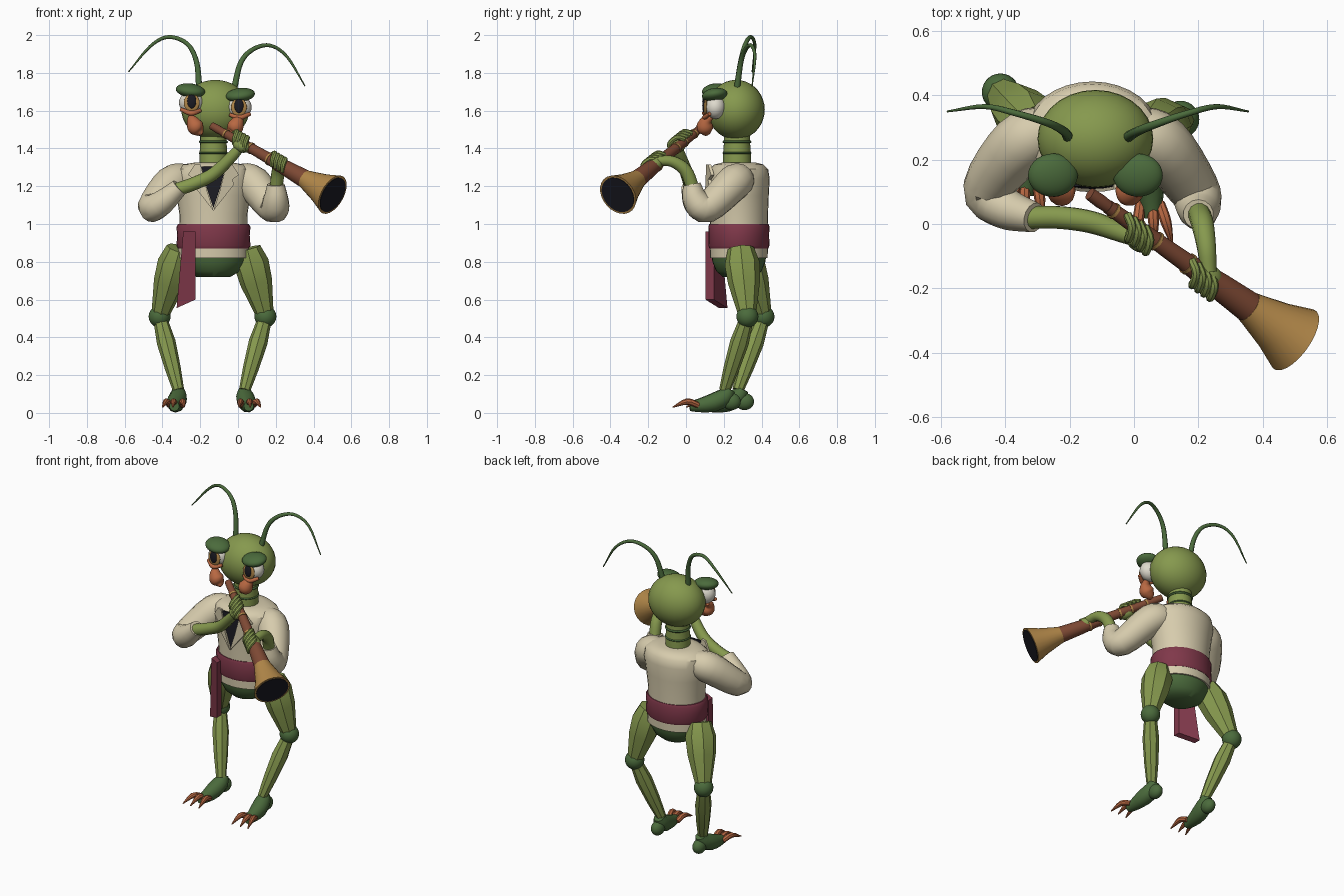
import bpy, bmesh, math
from mathutils import Vector, Matrix, Euler

if "Cube" in bpy.data.objects:
    bpy.data.objects.remove(bpy.data.objects["Cube"])


def material(name, rgb):
    lin = [((c / 255 + 0.055) / 1.055) ** 2.4 for c in rgb] + [1.0]
    m = bpy.data.materials.new(name)
    m.use_nodes = True
    m.diffuse_color = lin
    m.node_tree.nodes["Principled BSDF"].inputs["Base Color"].default_value = lin
    return m


GREEN = material("leaf green", (134, 153, 78))
DARK = material("dark green", (75, 107, 60))
CREAM = material("cream cloth", (215, 204, 173))
WHITE = material("eye white", (222, 218, 205))
MAROON = material("maroon sash", (128, 56, 74))
BROWN = material("brown wood", (126, 73, 52))
GOLD = material("gold brass", (180, 137, 74))
ORANGE = material("orange shell", (184, 104, 66))
BLACK = material("black", (27, 27, 35))
CX, CY = -0.13, 0.28


def finish(name, bm, mat, angle=40):
    bmesh.ops.recalc_face_normals(bm, faces=bm.faces)
    me = bpy.data.meshes.new(name)
    bm.to_mesh(me)
    bm.free()
    me.materials.append(mat)
    ob = bpy.data.objects.new(name, me)
    bpy.context.collection.objects.link(ob)
    bpy.ops.object.select_all(action='DESELECT')
    ob.select_set(True)
    bpy.context.view_layer.objects.active = ob
    bpy.ops.object.shade_smooth_by_angle(angle=math.radians(angle))
    return ob


def bridge(bm, rings):
    n = len(rings[0])
    for a, b in zip(rings, rings[1:]):
        for i in range(n):
            j = (i + 1) % n
            bm.faces.new((a[i], a[j], b[j], b[i]))
    bm.faces.new(rings[0])
    bm.faces.new(rings[-1])


def loft(name, rows, mat, cx=CX, cy=CY, n=32):
    """Stack of horizontal ellipses given as (z, rx, ry)."""
    bm = bmesh.new()
    turn = [2 * math.pi * i / n for i in range(n)]
    bridge(bm, [[bm.verts.new((cx + rx * math.cos(a), cy + ry * math.sin(a), z))
                 for a in turn] for z, rx, ry in rows])
    return finish(name, bm, mat)


def tube(name, pts, mat, n=16, steps=5, angle=40):
    """Round tube through (x, y, z, radius) points, splined when steps > 1."""
    p = [Vector(q) for q in pts]
    p = [2 * p[0] - p[1]] + p + [2 * p[-1] - p[-2]]
    path = []
    for a, b, c, d in zip(p, p[1:], p[2:], p[3:]):
        for k in range(steps):
            t = k / steps
            path.append(0.5 * (2 * b + (c - a) * t + (2 * a - 5 * b + 4 * c - d) * t * t
                               + (3 * b - a - 3 * c + d) * t ** 3))
    path.append(p[-2])
    bm = bmesh.new()
    rings, old, side = [], None, None
    for i, q in enumerate(path):
        tan = (path[min(i + 1, len(path) - 1)] - path[max(i - 1, 0)]).to_3d().normalized()
        side = tan.orthogonal().normalized() if old is None else old.rotation_difference(tan) @ side
        old, up = tan, tan.cross(side)
        turn = [2 * math.pi * k / n for k in range(n)]
        rings.append([bm.verts.new(q.to_3d() + max(q.w, 0.002) * (side * math.cos(a) + up * math.sin(a)))
                      for a in turn])
    bridge(bm, rings)
    return finish(name, bm, mat, angle)


def ball(name, loc, size, mat, rot=(0, 0, 0)):
    bm = bmesh.new()
    bmesh.ops.create_uvsphere(bm, u_segments=28, v_segments=18, radius=1)
    bm.transform(Matrix.LocRotScale(Vector(loc), Euler(rot), Vector(size)))
    return finish(name, bm, mat, 60)


def chest_y(dx):
    return CY - 0.163 * math.sqrt(1 - (dx / 0.22) ** 2)


def plate(name, outline, mat, front, thick):
    """Outline of (dx, z) hugging the chest, pushed forward by front."""
    bm = bmesh.new()
    ring = [[bm.verts.new((CX + x, chest_y(x) - front + back, z)) for x, z in outline]
            for back in (0, thick)]
    bridge(bm, ring)
    return finish(name, bm, mat, 20)


# Body and clothing
loft("abdomen", [(0.72, .09, .085), (0.75, .14, .12), (0.80, .17, .14), (0.87, .18, .15)], DARK)
loft("jacket_hem", [(0.82, .187, .152), (0.90, .187, .155)], CREAM)
loft("sash", [(0.87, .187, .155), (0.885, .196, .162), (0.94, .192, .16),
              (0.985, .196, .162), (1.0, .187, .157)], MAROON)
loft("jacket", [(0.95, .178, .152), (1.05, .18, .154), (1.15, .195, .158), (1.24, .21, .163),
                (1.29, .2, .155), (1.315, .165, .13), (1.325, .1, .09)], CREAM)
plate("shirt_front", [(0, 1.085), (.035, 1.19), (.065, 1.305), (-.065, 1.305), (-.035, 1.19)],
      BLACK, 0.008, 0.009)
for s, side in ((1, "left"), (-1, "right")):
    plate(side + "_lapel", [(s * x, z) for x, z in ((0, 1.07), (.035, 1.18), (.068, 1.315), (.1, 1.315),
          (.135, 1.26), (.1, 1.235), (.11, 1.21))], CREAM, 0.018, 0.016)
plate("sash_tail", [(-.16, .96), (-.095, .96), (-.095, .60), (-.195, .555)], MAROON, 0.03, 0.045)

# Neck and head
loft("neck", [(1.28, .075, .075), (1.37, .074, .074), (1.42, .07, .07), (1.5, .07, .07)], GREEN, cy=.27)
for z in (1.375, 1.435):
    loft("neck_ring", [(z - .007, .072, .072), (z, .078, .078), (z + .007, .072, .072)], DARK, cy=.27)
HX = -0.12
ball("head", (HX, .265, 1.605), (.18, .152, .158), GREEN)
for s, side in ((1, "left"), (-1, "right")):
    low = -0.012 * s
    ex = HX + .128 * s
    ball(side + "_eye", (ex, .155, 1.63 + low), (.064, .055, .062), WHITE)
    ball(side + "_iris", (ex - .003 * s, .105, 1.63 + low), (.042, .012, .048), GOLD)
    ball(side + "_pupil", (ex - .003 * s, .096, 1.638 + low), (.024, .01, .038), BLACK)
    ball(side + "_brow", (ex + .004 * s, .152, 1.695 + low), (.078, .068, .036), DARK, (.15, -.12 * s, 0))
    tube(side + "_lower_lid", [(ex + .055 * s, .125, 1.595 + low, .01), (ex, .098, 1.575 + low, .014),
                               (ex - .05 * s, .12, 1.59 + low, .01)], ORANGE, 10)
    tube(side + "_mandible", [(HX + s * x, y, z, r) for x, y, z, r in (
        (.135, .14, 1.57, .01), (.122, .11, 1.548, .03), (.105, .1, 1.515, .044),
        (.085, .1, 1.49, .03), (.07, .09, 1.475, .006))], ORANGE)

# Antennae
tube("right_antenna", [(-.205, .27, 1.72, .017), (-.22, .29, 1.86, .014), (-.27, .315, 1.955, .012),
                       (-.37, .345, 1.99, .01), (-.465, .365, 1.94, .008), (-.58, .35, 1.805, .003)], DARK, 10)
tube("left_antenna", [(-.02, .27, 1.72, .017), (.015, .29, 1.855, .014), (.08, .315, 1.925, .012),
                      (.17, .345, 1.945, .01), (.26, .365, 1.885, .008), (.355, .35, 1.73, .003)], DARK, 10)

# Arms
tube("right_sleeve", [(-.27, .29, 1.24, .08), (-.35, .25, 1.215, .095), (-.455, .11, 1.09, .078),
                      (-.40, .05, 1.115, .066), (-.31, .02, 1.195, .047)], CREAM, 14, 4)
tube("left_sleeve", [(.0, .29, 1.24, .08), (.08, .25, 1.215, .095), (.185, .11, 1.085, .08),
                     (.2, .05, 1.13, .068), (.2, .03, 1.21, .047)], CREAM, 14, 4)
tube("right_forearm", [(-.33, .02, 1.18, .036), (-.23, .02, 1.215, .036), (-.13, .005, 1.265, .035),
                       (-.03, -.03, 1.36, .03), (.02, -.05, 1.42, .024)], GREEN, 12)
tube("left_forearm", [(.2, .04, 1.18, .035), (.213, .0, 1.28, .035), (.225, -.07, 1.33, .03),
                      (.232, -.15, 1.335, .025)], GREEN, 12)

# Wind instrument, running from the mouth to the bell
A, B = Vector((-.125, .085, 1.512)), Vector((.5, -.36, 1.155))
AXIS = (B - A).normalized()


def along(t, r):
    return (*A.lerp(B, t), r)


def straight(name, rows, mat, n=24):
    tube(name, [along(t, r) for t, r in rows], mat, n, 1)


straight("mouthpiece", [(-.02, .02), (.03, .022), (.1, .018)], BROWN)
straight("pipe", [(.07, .022), (.45, .03), (.62, .042), (.79, .05)], BROWN)
straight("bell", [(.77, .05), (.79, .054), (.9, .08), (1, .112)], GOLD)
straight("bell_opening", [(.995, .1), (1.004, .1)], BLACK)
for t, r in ((.1, .026), (.22, .029), (.31, .031), (.47, .035), (.55, .041)):
    straight("pipe_band", [(t - .006, r), (t + .006, r)], GOLD)

# Hands: a palm with four fingers wrapped over the pipe
for side, t, palm in (("right", .235, (.02, -.045, 1.415)), ("left", .555, (.228, -.165, 1.318))):
    ball(side + "_palm", palm, (.052, .042, .036), GREEN, (0, .35, -.6))
    for k in range(4):
        c = A.lerp(B, t) + AXIS * (k - 1.5) * .025
        tube(side + "_finger", [(c.x - .015, c.y + .03, c.z + .035, .014), (c.x, c.y - .01, c.z + .045, .014),
                                (c.x - .012, c.y - .048, c.z + .012, .013),
                                (c.x - .016, c.y - .042, c.z - .025, .009)], GREEN, 8, 3)

# Legs with clawed feet
for side, s, hip, knee, ankle in (
        ("left", 1, (.05, .29, .87), (.145, .325, .51), (.035, .205, .12)),
        ("right", -1, (-.31, .30, .87), (-.415, .41, .51), (-.315, .275, .12))):
    h, k, a = Vector(hip), Vector(knee), Vector(ankle)
    tube(side + "_thigh", [(*h, .07), (*h.lerp(k, .22), .093), (*h.lerp(k, .5), .085), (*k, .045)],
         GREEN, 8, 1, 25)
    ball(side + "_knee", k, (.058, .058, .058), DARK)
    tube(side + "_shin", [(*k, .036), (*k.lerp(a, .35), .05), (*k.lerp(a, .7), .042), (*a, .03)],
         GREEN, 8, 1, 25)
    foot = [(0, .025, .125, .032), (.002 * s, .0, .085, .048), (.012 * s, -.06, .055, .05),
            (.018 * s, -.13, .04, .038), (.022 * s, -.185, .035, .026)]
    tube(side + "_foot", [(a.x + x, a.y + y, z, r) for x, y, z, r in foot], DARK, 10, 2)
    ball(side + "_heel", (a.x, a.y + .035, .06), (.038, .05, .045), DARK)
    for x0, x1 in ((-.015, -.03), (.022, .03), (.045, .085)):
        tube(side + "_claw", [(a.x + s * x0, a.y - .14, .04, .016), (a.x + s * (x0 + x1) / 2, a.y - .2, .06, .017),
                              (a.x + s * x1, a.y - .275, .03, .003)], ORANGE, 8, 3)
